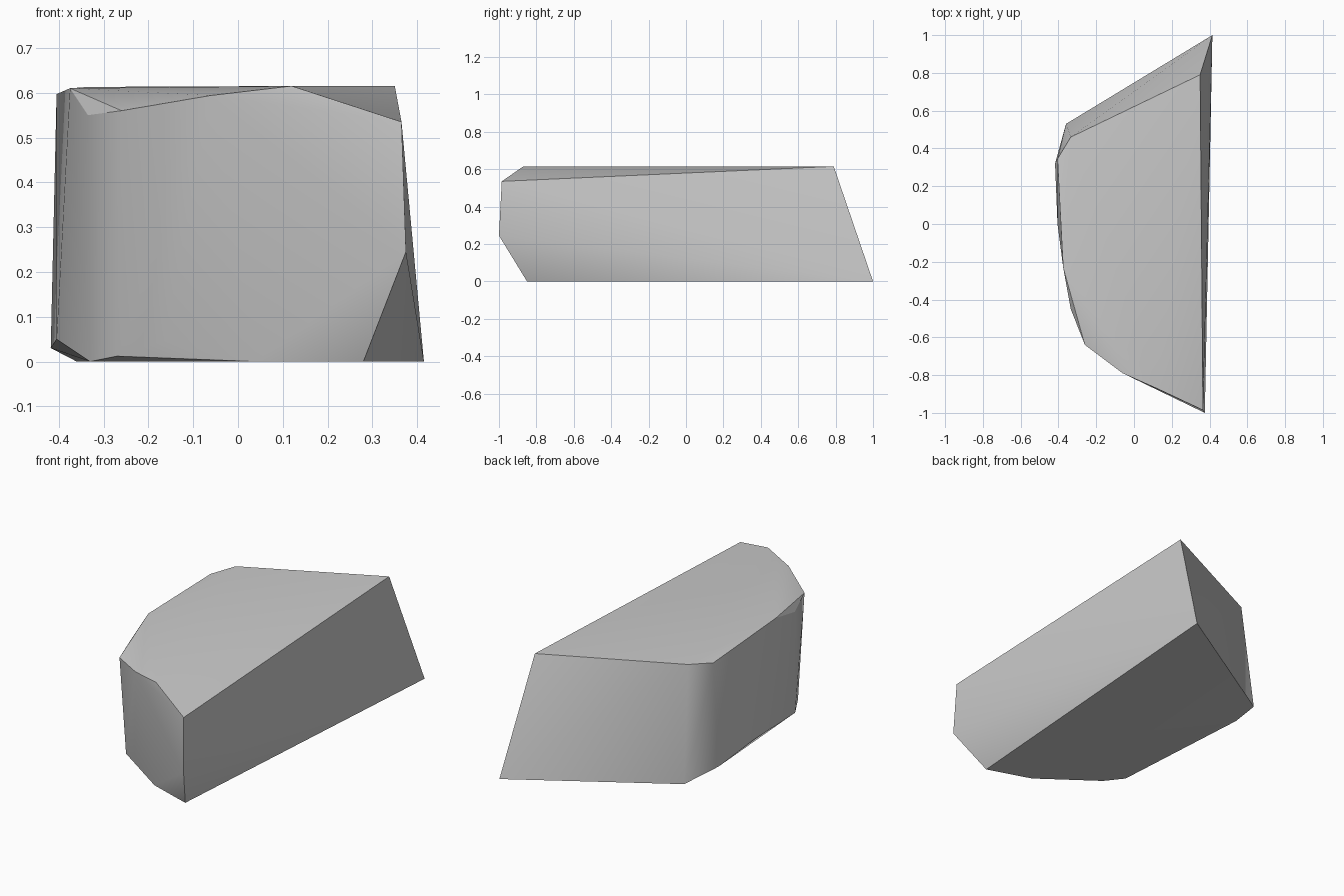
import bpy
import bmesh
import math

old = bpy.data.objects.get("Cube")
if old:
    bpy.data.objects.remove(old, do_unlink=True)


def flat_material(name, colour):
    material = bpy.data.materials.new(name)
    material.use_nodes = True
    material.diffuse_color = colour
    shader = next(n for n in material.node_tree.nodes if n.type == "BSDF_PRINCIPLED")
    shader.inputs["Base Color"].default_value = colour
    return material


def hull_object(name, points, material):
    """Wrap corner points in a closed convex chunk with sharp creases."""
    mesh = bpy.data.meshes.new(name)
    bm = bmesh.new()
    for point in points:
        bm.verts.new(point)
    hull = bmesh.ops.convex_hull(bm, input=bm.verts[:])
    loose = [v for v in bm.verts if not v.link_faces]
    bmesh.ops.delete(bm, geom=loose, context="VERTS")
    bmesh.ops.recalc_face_normals(bm, faces=bm.faces[:])
    bm.to_mesh(mesh)
    bm.free()
    mesh.materials.append(material)
    chunk = bpy.data.objects.new(name, mesh)
    bpy.context.collection.objects.link(chunk)
    bpy.ops.object.select_all(action="DESELECT")
    chunk.select_set(True)
    bpy.context.view_layer.objects.active = chunk
    bpy.ops.object.shade_smooth_by_angle(angle=math.radians(30))
    return chunk


# Rim of the broad top, running round from the front corner
top_rim = [
    (.365, -.985, .535), (.12, -.87, .615), (-.06, -.79, .594),
    (-.26, -.64, .56), (-.335, -.45, .55), (-.375, -.23, .61),
    (-.405, .345, .597), (-.335, .46, .613), (.35, .79, .615),
]

# Foot of the rock, with the chipped lower edges
foot_rim = [
    (.28, -.85, 0), (.04, -.77, 0), (-.165, -.65, .045),
    (-.27, -.57, .012), (-.33, -.46, 0), (-.405, 0, .05),
    (-.418, .32, .03), (-.36, .53, 0), (.415, 1, 0),
]

# Jutting nose on the straight side
nose = [(.375, -1, .245)]

stone_grey = flat_material("stone grey", (.6, .6, .6, 1))
hull_object("rock", top_rim + foot_rim + nose, stone_grey)
